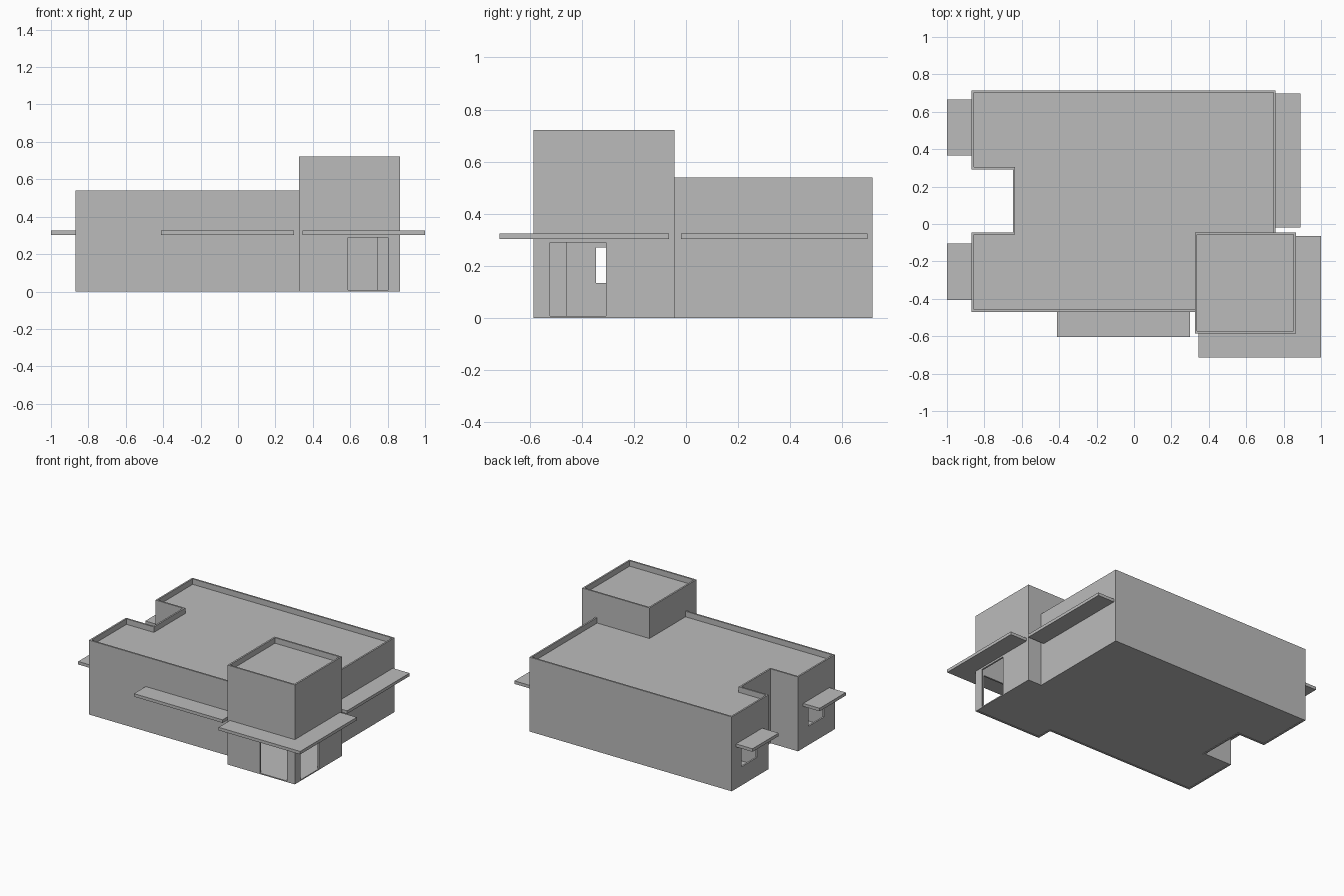
import bpy
import bmesh
from mathutils import Vector

cube = bpy.data.objects.get("Cube")
if cube:
    bpy.data.objects.remove(cube, do_unlink=True)

GREY = (0.5, 0.5, 0.5, 1.0)
plaster = bpy.data.materials.new("light grey plaster")
plaster.use_nodes = True
plaster.diffuse_color = GREY
bsdf = next(n for n in plaster.node_tree.nodes if n.type == 'BSDF_PRINCIPLED')
bsdf.inputs["Base Color"].default_value = GREY

WALL = 0.012
LOW_TOP, HIGH_TOP, LIP = 0.54, 0.722, 0.04


def finish(name, bm):
    bmesh.ops.recalc_face_normals(bm, faces=bm.faces)
    mesh = bpy.data.meshes.new(name)
    bm.to_mesh(mesh)
    bm.free()
    mesh.materials.append(plaster)
    obj = bpy.data.objects.new(name, mesh)
    bpy.context.collection.objects.link(obj)
    return obj


def inset(points, d):
    """Inward offset of a counter-clockwise right-angled outline."""
    result = []
    for i, p in enumerate(points):
        p = Vector(p)
        a = (p - Vector(points[i - 1])).normalized()
        b = (Vector(points[(i + 1) % len(points)]) - p).normalized()
        result.append(p + d * Vector((-a.y - b.y, a.x + b.x)))
    return result


def slab(name, points, z0, z1):
    bm = bmesh.new()
    base = bm.faces.new([bm.verts.new((p[0], p[1], z0)) for p in points])
    top = bmesh.ops.extrude_face_region(bm, geom=[base])["geom"]
    verts = [v for v in top if isinstance(v, bmesh.types.BMVert)]
    bmesh.ops.translate(bm, verts=verts, vec=(0, 0, z1 - z0))
    return finish(name, bm)


def wall_ring(name, points, z0, z1):
    bm = bmesh.new()
    rings = [[bm.verts.new((p[0], p[1], z)) for p in outline]
             for outline, z in ((points, z0), (points, z1),
                                (inset(points, WALL), z1), (inset(points, WALL), z0))]
    n = len(points)
    for r in range(4):
        a, b = rings[r], rings[(r + 1) % 4]
        for i in range(n):
            j = (i + 1) % n
            bm.faces.new((a[i], a[j], b[j], b[i]))
    return finish(name, bm)


def rect(x0, x1, y0, y1):
    return [(x0, y0), (x1, y0), (x1, y1), (x0, y1)]


def cut(target, x, y, z):
    """Cut a box-shaped opening through a wall."""
    cutter = slab("opening_cutter", rect(*x, *y), *z)
    cutter.hide_render = True
    mod = target.modifiers.new("opening", 'BOOLEAN')
    mod.operation = 'DIFFERENCE'
    mod.solver = 'EXACT'
    mod.object = cutter
    depsgraph = bpy.context.evaluated_depsgraph_get()
    mesh = bpy.data.meshes.new_from_object(target.evaluated_get(depsgraph))
    target.modifiers.clear()
    target.data = mesh
    bpy.data.objects.remove(cutter, do_unlink=True)


# Outer walls with the notch at one end and the tower at the front corner
outline = [(-0.868, -0.47), (0.325, -0.47), (0.325, -0.585), (0.866, -0.585),
           (0.866, -0.045), (0.757, -0.045), (0.757, 0.715), (-0.868, 0.715),
           (-0.868, 0.292), (-0.648, 0.292), (-0.648, -0.045), (-0.868, -0.045)]
tower = rect(0.325, 0.866, -0.585, -0.045)
walls = wall_ring("outer_walls", outline, 0, LOW_TOP)

# Entrance openings around the tower corner, and the two end windows
cut(walls, (0.587, 0.802), (-0.65, -0.55), (0.008, 0.29))
cut(walls, (0.83, 0.93), (-0.522, -0.307), (0.008, 0.29))
for centre in (-0.255, 0.515):
    cut(walls, (-0.95, -0.8), (centre - 0.09, centre + 0.09), (0.135, 0.27))

# Floor and roofs sit inside the walls
slab("floor", inset(outline, WALL), 0.003, 0.008)
slab("main_roof", inset(outline, WALL), LOW_TOP - LIP - 0.01, LOW_TOP - LIP)
slab("tower_roof", inset(tower, WALL), HIGH_TOP - LIP - 0.01, HIGH_TOP - LIP)

# Tower upper walls, with their feet standing on the main roof
wall_ring("tower_upper_walls", tower, LOW_TOP, HIGH_TOP)
slab("tower_side_foot", rect(0.325, 0.325 + WALL, -0.47, -0.045), LOW_TOP - LIP, LOW_TOP)
slab("tower_back_foot", rect(0.325, 0.757, -0.045 - WALL, -0.045), LOW_TOP - LIP, LOW_TOP)

# Flat canopies
canopies = {
    "front_canopy": rect(-0.412, 0.3, -0.605, -0.47),
    "side_canopy": rect(0.757, 0.89, -0.02, 0.697),
    "front_window_canopy": rect(-1, -0.868, -0.405, -0.105),
    "back_window_canopy": rect(-1, -0.868, 0.365, 0.665),
    "entrance_canopy": [(0.345, -0.715), (1, -0.715), (1, -0.065), (0.866, -0.065),
                        (0.866, -0.585), (0.345, -0.585)],
}
for name, points in canopies.items():
    slab(name, points, 0.303, 0.325)
